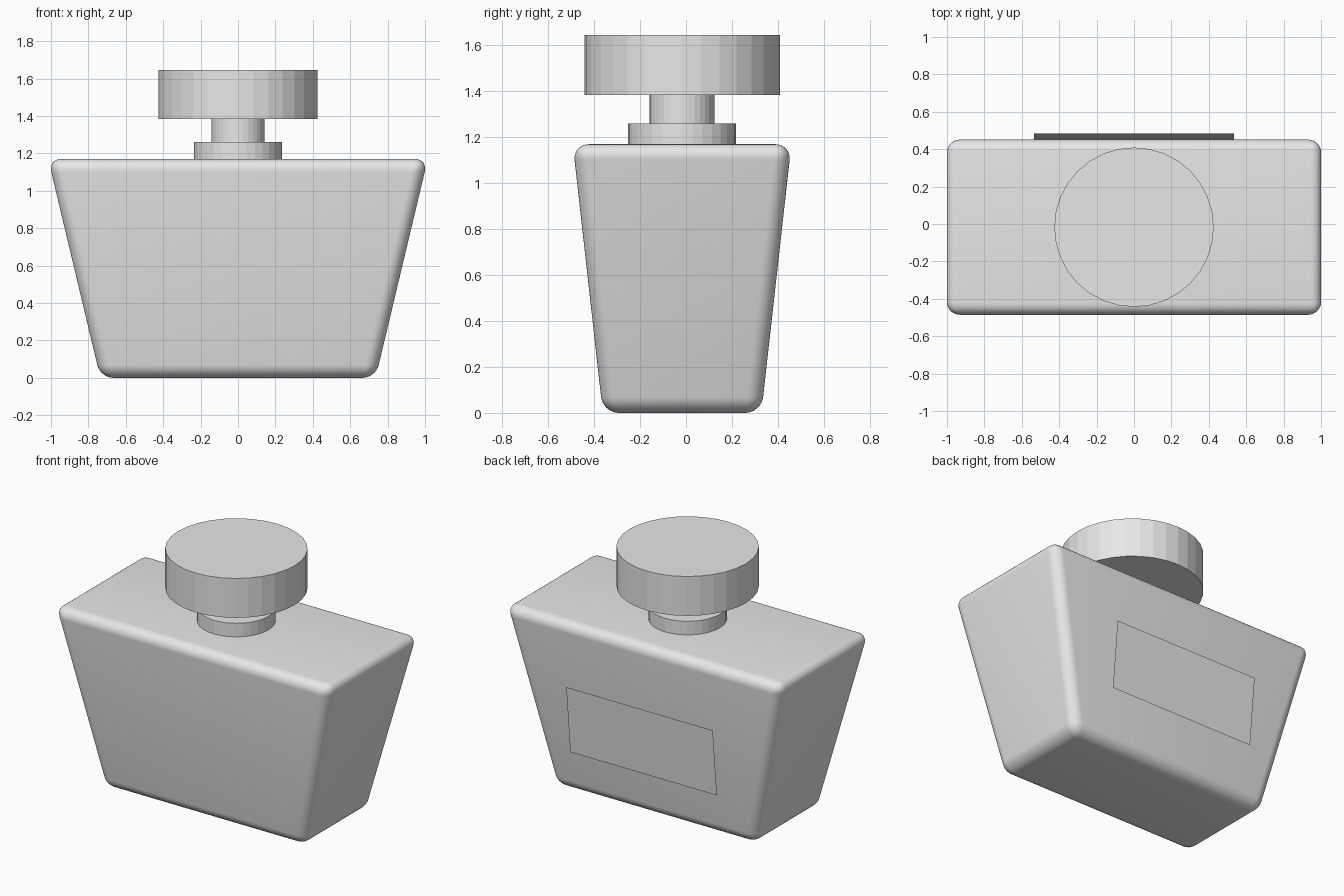
import bpy, bmesh, math

if "Cube" in bpy.data.objects:
    bpy.data.objects.remove(bpy.data.objects["Cube"])

CY = -0.017  # bottle axis in y

grey = bpy.data.materials.new("plain_grey")
grey.diffuse_color = (0.8, 0.8, 0.8, 1)
grey.use_nodes = True
grey.node_tree.nodes["Principled BSDF"].inputs["Base Color"].default_value = grey.diffuse_color


def add_object(name, bm):
    mesh = bpy.data.meshes.new(name)
    bm.to_mesh(mesh)
    bm.free()
    mesh.materials.append(grey)
    ob = bpy.data.objects.new(name, mesh)
    bpy.context.collection.objects.link(ob)
    return ob


def cylinder(name, radius, z0, z1):
    bpy.ops.mesh.primitive_cylinder_add(
        vertices=32, radius=radius, depth=z1 - z0, location=(0, CY, (z0 + z1) / 2))
    ob = bpy.context.object
    ob.name = name
    ob.data.materials.append(grey)


# Bottle body: tapered box with rounded edges
bm = bmesh.new()
bmesh.ops.create_cube(bm, size=2)
for v in bm.verts:
    top = v.co.z > 0
    k = 1.0 if top else 0.725
    v.co = (v.co.x * 1.015 * k, v.co.y * 0.476 * k + CY, 1.17 if top else 0)
bmesh.ops.bevel(bm, geom=bm.edges[:], offset=0.07, offset_type='OFFSET',
                segments=8, profile=0.5, affect='EDGES', clamp_overlap=True)
for f in bm.faces:
    f.smooth = True
add_object("bottle_body", bm)

# Collar, neck and cap
cylinder("collar", 0.235, 1.165, 1.26)
cylinder("neck", 0.142, 1.255, 1.39)
cylinder("cap", 0.426, 1.385, 1.645)

# Label: a thin sheet leaning parallel to the back wall
bm = bmesh.new()
corners = [(0.535, 0.442, 0.32), (-0.535, 0.442, 0.32),
           (-0.535, 0.485, 0.765), (0.535, 0.485, 0.765)]
bm.faces.new([bm.verts.new(c) for c in corners])
add_object("back_label", bm)
